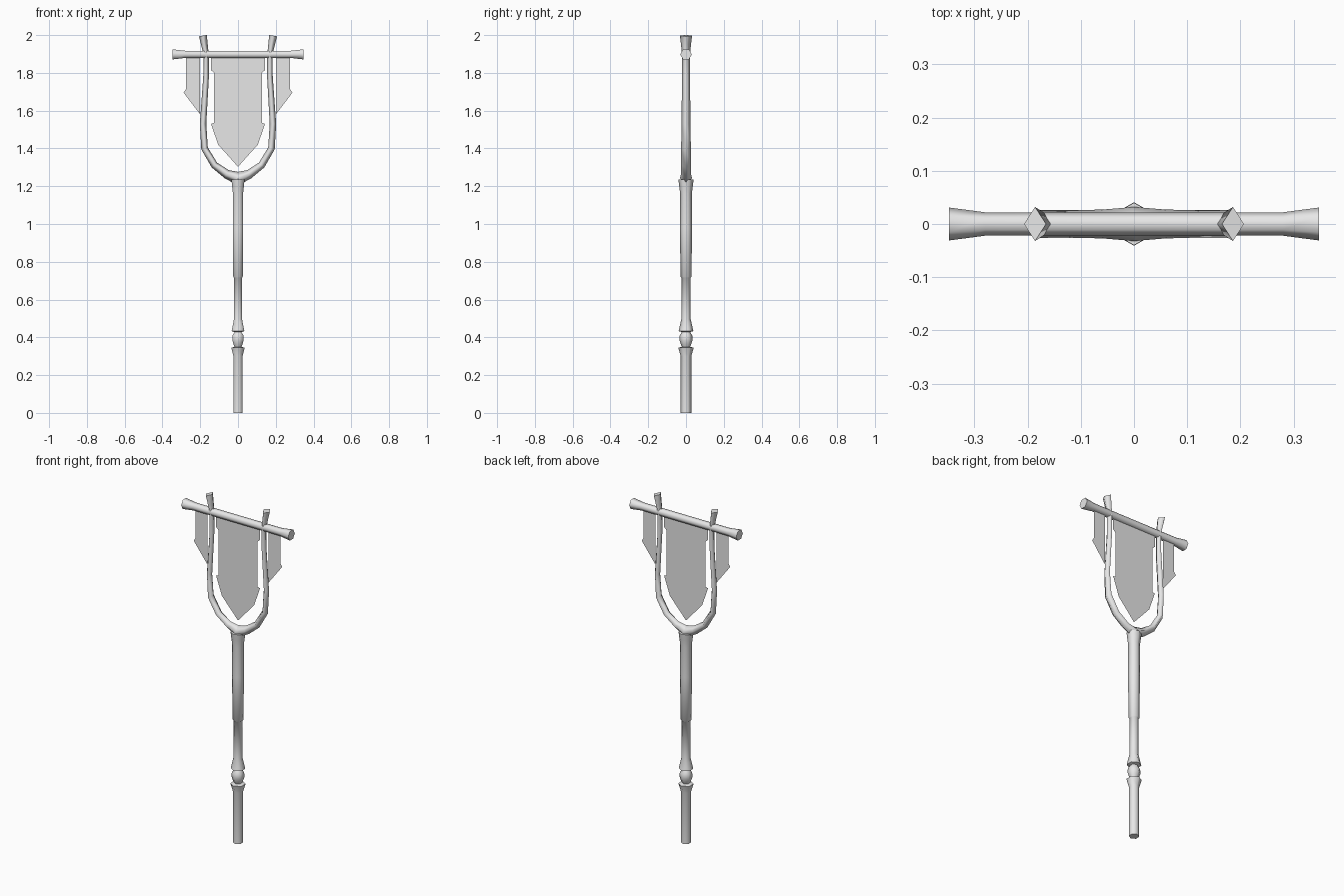
import bpy
import bmesh
from math import sin, cos, tau, radians
from mathutils import Vector

cube = bpy.data.objects.get("Cube")
if cube:
    bpy.data.objects.remove(cube, do_unlink=True)

grey = bpy.data.materials.new("plain_grey")
grey.use_nodes = True
grey.diffuse_color = (0.8, 0.8, 0.8, 1)
grey.node_tree.nodes["Principled BSDF"].inputs["Base Color"].default_value = (0.8, 0.8, 0.8, 1)


def finish(name, bm):
    mesh = bpy.data.meshes.new(name)
    bm.to_mesh(mesh)
    bm.free()
    mesh.materials.append(grey)
    obj = bpy.data.objects.new(name, mesh)
    bpy.context.collection.objects.link(obj)
    return obj


def tube(name, sections, sides, angle=None):
    """Sweep a polygon along (x, z, in-plane radius, depth radius) sections."""
    bm = bmesh.new()
    rings = []
    points = [Vector((s[0], 0, s[1])) for s in sections]
    last = len(points) - 1
    for i, (x, z, ru, ry) in enumerate(sections):
        tangent = Vector()
        if i > 0:
            tangent += (points[i] - points[i - 1]).normalized()
        if i < last:
            tangent += (points[i + 1] - points[i]).normalized()
        across = Vector((0, 1, 0)).cross(tangent.normalized())
        rings.append([bm.verts.new(points[i] + across * ru * sin(tau * k / sides)
                                   + Vector((0, ry * cos(tau * k / sides), 0)))
                      for k in range(sides)])
    for a, b in zip(rings, rings[1:]):
        for k in range(sides):
            n = (k + 1) % sides
            bm.faces.new((a[k], a[n], b[n], b[k])).smooth = True
    # Flat caps with crisp rims
    for ring in (rings[0], rings[-1]):
        cap = bm.faces.new(ring)
        for edge in cap.edges:
            edge.smooth = False
    bmesh.ops.recalc_face_normals(bm, faces=bm.faces[:])
    obj = finish(name, bm)
    if angle:
        bpy.ops.object.select_all(action="DESELECT")
        obj.select_set(True)
        bpy.context.view_layer.objects.active = obj
        bpy.ops.object.shade_smooth_by_angle(angle=radians(angle))
    return obj


def cloth(name, outline):
    """Flat sheet hanging in the middle plane."""
    bm = bmesh.new()
    bm.faces.new([bm.verts.new((x, 0, z)) for x, z in outline])
    bmesh.ops.recalc_face_normals(bm, faces=bm.faces[:])
    return finish(name, bm)


# Turned shaft: (height, radius)
shaft = [(0, .028), (.30, .028), (.345, .041), (.35, .022), (.362, .027),
         (.385, .035), (.41, .033), (.428, .022), (.433, .039), (.495, .025),
         (.715, .024), (.72, .029), (.98, .032), (1.16, .031), (1.2, .036), (1.235, .04)]
tube("shaft", [(0, z, r, r) for z, r in shaft], 6, 62)

# Crossbar with flared ends
half_bar = [(.348, .031), (.28, .022)]
bar = [(-x, r) for x, r in half_bar] + [(x, r) for x, r in reversed(half_bar)]
tube("crossbar", [(x, 1.898, r, r) for x, r in bar], 6, 62)

# Fork prongs and side pennants
prong = [(0, 1.242, .034, .032), (.06, 1.264, .024, .027), (.125, 1.312, .019, .026),
         (.177, 1.4, .018, .026), (.185, 1.53, .017, .023), (.169, 1.78, .015, .022),
         (.169, 1.9, .014, .021), (.186, 1.997, .021, .032)]
pennant = [(.2, 1.9), (.275, 1.9), (.275, 1.715), (.288, 1.695), (.2, 1.58)]
for label, s in (("left", 1), ("right", -1)):
    tube(label + "_prong", [(s * x, z, u, y) for x, z, u, y in prong], 4)
    cloth(label + "_pennant", [(s * x, z) for x, z in pennant])

# Central banner
edge = [(.143, 1.9), (.143, 1.815), (.127, 1.8), (.127, 1.535), (.143, 1.53), (.105, 1.42)]
cloth("banner", edge + [(0, 1.303)] + [(-x, z) for x, z in reversed(edge)])
